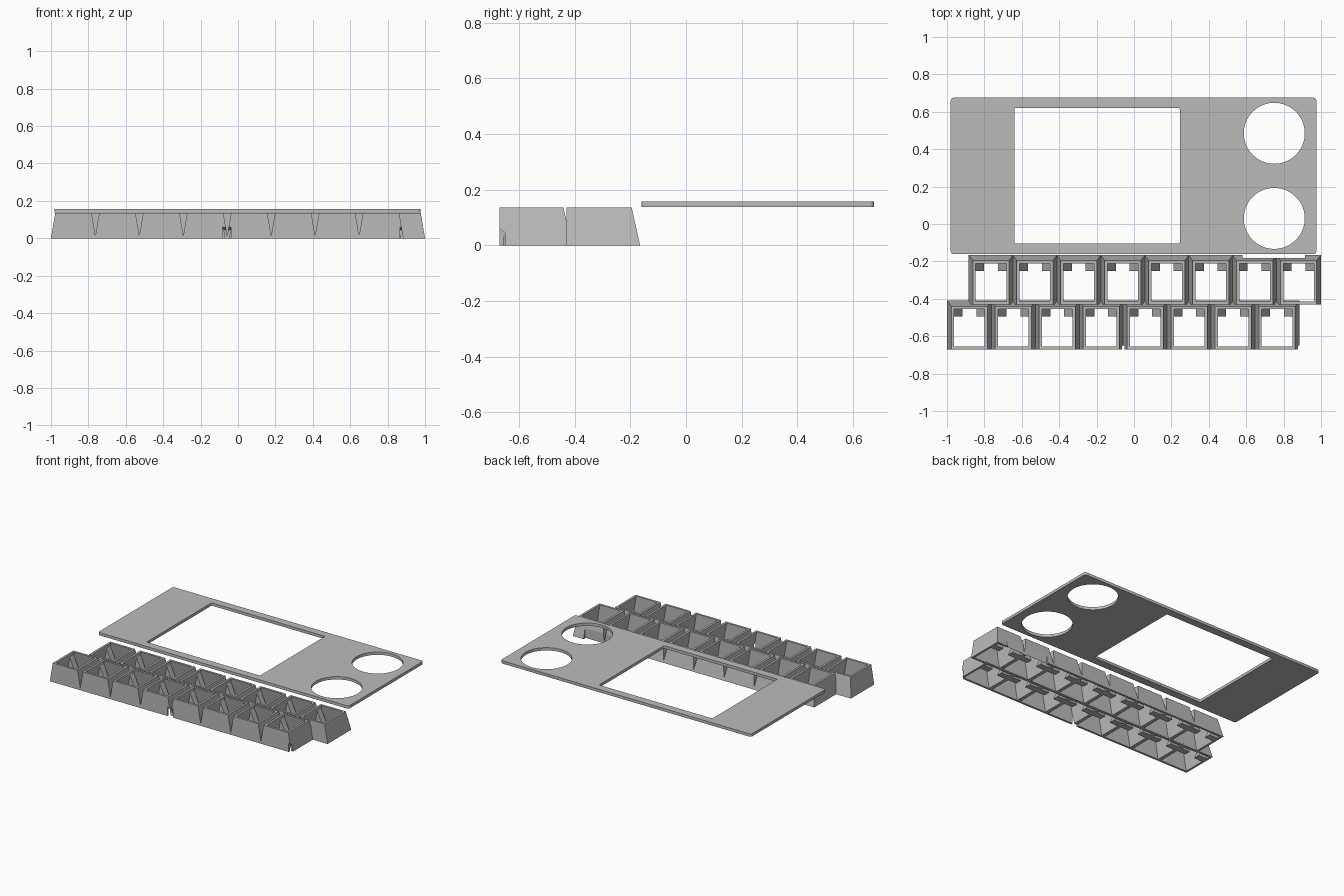
import bpy, bmesh
from math import cos, sin, pi, radians

cube = bpy.data.objects.get("Cube")
if cube:
    bpy.data.objects.remove(cube)

grey = bpy.data.materials.new("light_grey")
grey.use_nodes = True
grey.diffuse_color = (0.5, 0.5, 0.5, 1)
grey.node_tree.nodes["Principled BSDF"].inputs["Base Color"].default_value = (0.5, 0.5, 0.5, 1)

H = 0.135        # cell height
WALL = 0.015
PITCH = 0.235
HALF = 0.12      # half width of a cell at the base
LEAN = 0.023     # inward lean of the side walls


def add_object(name, bm):
    bmesh.ops.recalc_face_normals(bm, faces=bm.faces)
    mesh = bpy.data.meshes.new(name)
    bm.to_mesh(mesh)
    bm.free()
    mesh.materials.append(grey)
    obj = bpy.data.objects.new(name, mesh)
    bpy.context.collection.objects.link(obj)
    return obj


def ring(bm, x0, x1, y0, y1, z):
    return [bm.verts.new((x, y, z)) for x, y in ((x0, y0), (x1, y0), (x1, y1), (x0, y1))]


def prism(bm, section, shift):
    # closed solid: a polygon moved along a straight shift
    a = [bm.verts.new(p) for p in section]
    b = [bm.verts.new([c + s for c, s in zip(p, shift)]) for p in section]
    bm.faces.new(a)
    bm.faces.new(b[::-1])
    for i in range(len(a)):
        j = (i + 1) % len(a)
        bm.faces.new((a[i], b[i], b[j], a[j]))


def cell(name, cx, front, back, back_lean):
    # open tapered tube with an upright front wall
    bm = bmesh.new()
    loops = []
    for z, inset, w in ((0, 0, 0), (H, 1, 0), (H, 1, WALL), (0, 0, WALL)):
        h = HALF - LEAN * inset - w
        loops.append(ring(bm, cx - h, cx + h, front + w, back - back_lean * inset - w, z))
    for k in range(4):
        a, b = loops[k], loops[(k + 1) % 4]
        for i in range(4):
            j = (i + 1) % 4
            bm.faces.new((a[i], a[j], b[j], b[i]))
    # steep gussets in the two rear corners
    rear = back - back_lean - 0.055
    for s in (-1, 1):
        outer = cx + s * (HALF - 0.01)
        top = cx + s * (HALF - LEAN - WALL / 2)
        inner = cx + s * (HALF - LEAN - WALL - 0.045)
        prism(bm, [(outer, rear, 0), (top, rear, H - 0.02), (inner, rear, 0)], (0, 0.045, 0))
    return add_object(name, bm)


def cut(obj, cutter):
    mod = obj.modifiers.new("cut", 'BOOLEAN')
    mod.operation = 'DIFFERENCE'
    mod.solver = 'EXACT'
    mod.use_self = True
    mod.object = cutter


def cutter(name, section, length):
    bm = bmesh.new()
    prism(bm, section, (length, 0, 0))
    obj = add_object(name, bm)
    obj.hide_render = True
    obj.hide_viewport = True
    obj.display_type = 'WIRE'
    return obj


# two staggered rows of cells
front_row, back_row = [], []
for i in range(8):
    front_row.append(cell(f"front_cell_{i + 1}", -0.88 + i * PITCH, -0.67, -0.41, 0.03))
    back_row.append(cell(f"back_cell_{i + 1}", -0.765 + i * PITCH, -0.43, -0.165, 0.03))

# corner notches along the front edge
for label, x, length, cells in (("middle", -0.083, 0.046, (3, 4)), ("end", 0.865, 0.03, (7,))):
    notch = cutter(label + "_notch_cutter",
                   [(x, -0.69, -0.01), (x, -0.65, -0.01), (x, -0.65, 0.045),
                    (x, -0.67, 0.06), (x, -0.69, 0.075)], length)
    for i in cells:
        cut(front_row[i], notch)

# clearance behind the back row beside the round opening
relief = cutter("relief_cutter", [(0.58, -0.181, -0.01), (0.58, -0.14, -0.01),
                                  (0.58, -0.14, 0.2), (0.58, -0.181, 0.2)], 0.335)
for i in (5, 6, 7):
    cut(back_row[i], relief)


# flat panel with a window and two round openings
def rounded(x0, x1, y0, y1, r):
    pts = []
    for k, (x, y) in enumerate(((x1 - r, y1 - r), (x0 + r, y1 - r), (x0 + r, y0 + r), (x1 - r, y0 + r))):
        for s in range(5):
            a = pi / 2 * (k + s / 4)
            pts.append((x + r * cos(a), y + r * sin(a)))
    return pts


def circle(cx, cy, r, n=64):
    return [(cx + r * cos(2 * pi * k / n), cy + r * sin(2 * pi * k / n)) for k in range(n)]


curve = bpy.data.curves.new("panel", 'CURVE')
curve.dimensions = '2D'
curve.fill_mode = 'BOTH'
curve.extrude = 0.01
for outline in (rounded(-0.98, 0.975, -0.16, 0.675, 0.015),
                rounded(-0.64, 0.245, -0.105, 0.62, 0.008),
                circle(0.75, 0.485, 0.163), circle(0.75, 0.03, 0.163)):
    spline = curve.splines.new('POLY')
    spline.points.add(len(outline) - 1)
    for p, (x, y) in zip(spline.points, outline):
        p.co = (x, y, 0, 1)
    spline.use_cyclic_u = True
curve.materials.append(grey)
panel = bpy.data.objects.new("panel", curve)
panel.location.z = 0.147
bpy.context.collection.objects.link(panel)
bpy.ops.object.select_all(action='DESELECT')
panel.select_set(True)
bpy.context.view_layer.objects.active = panel
bpy.ops.object.convert(target='MESH')
bpy.ops.object.shade_smooth_by_angle(angle=radians(30))
